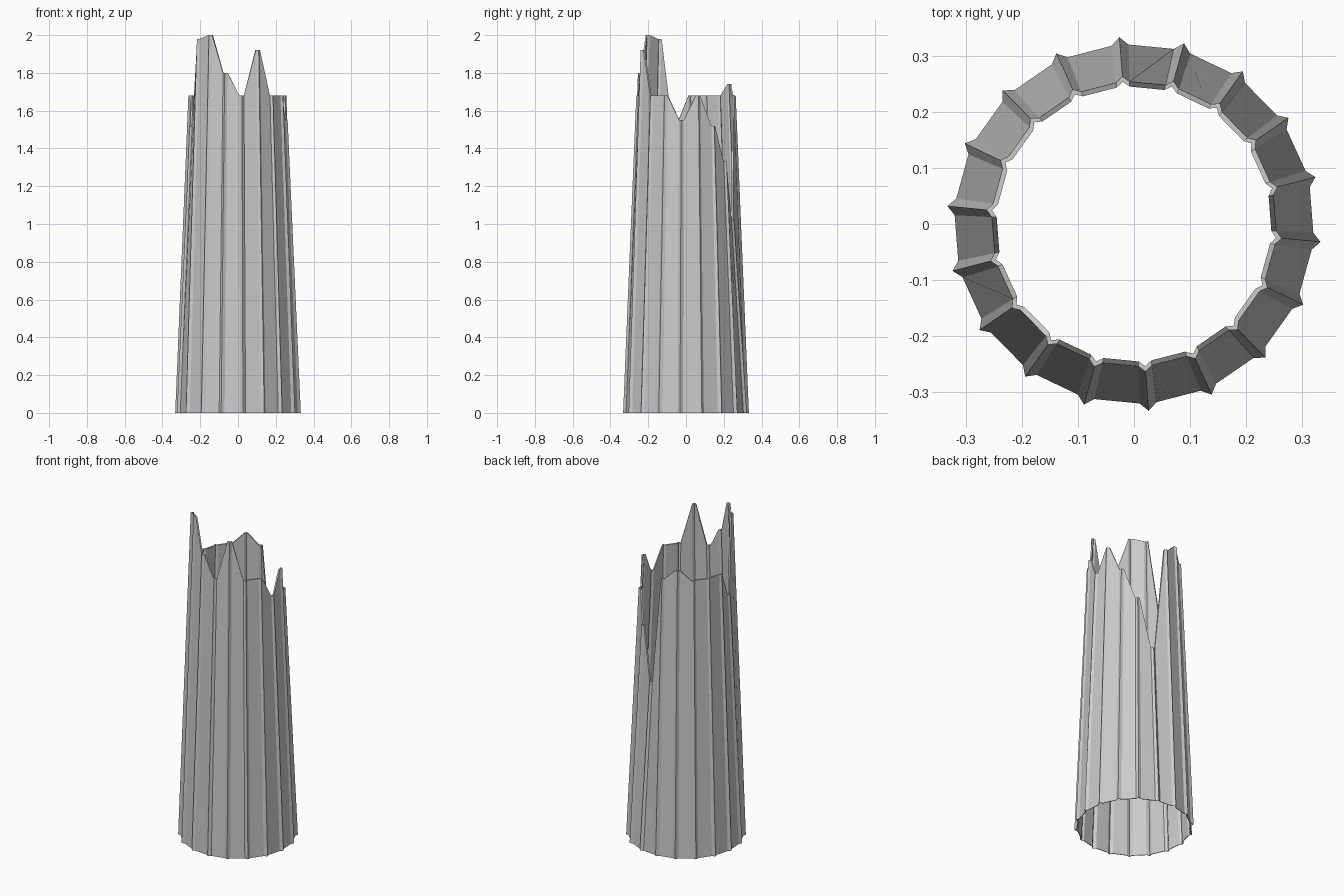
import bpy
import bmesh
from math import radians, cos, sin

cube = bpy.data.objects.get("Cube")
if cube:
    bpy.data.objects.remove(cube, do_unlink=True)

# Stone material
stone = bpy.data.materials.new("grey_stone")
stone.use_nodes = True
GREY = (0.6, 0.6, 0.6, 1.0)
stone.diffuse_color = GREY
bsdf = stone.node_tree.nodes["Principled BSDF"]
bsdf.inputs["Base Color"].default_value = GREY
bsdf.inputs["Roughness"].default_value = 0.9

# Height of the broken rim at each of the 18 ridges, counter-clockwise from +x
RIM = [1.55, 1.68, 1.52, 1.33, 1.02, 1.68, 1.74, 1.68, 1.68,
       1.68, 1.52, 1.98, 2.0, 1.8, 1.68, 1.92, 1.68, 1.68]
START = -5.5
STEP = 360 / len(RIM)
HALF = 2.7          # half width of a ridge in degrees


def ring(bm, panel_r, ridge_r, heights):
    """One fluted ring: three points for every ridge."""
    verts = []
    for i, z in enumerate(heights):
        for side in (-1, 0, 1):
            a = radians(START + STEP * i + HALF * side)
            r = panel_r if side else ridge_r
            verts.append(bm.verts.new((r * cos(a), r * sin(a), z)))
    return verts


# Hollow shaft: outer wall, broken lip, inner wall and thin foot
bm = bmesh.new()
floor = [0.0] * len(RIM)
rings = [
    ring(bm, 0.320, 0.334, floor),
    ring(bm, 0.254, 0.264, RIM),
    ring(bm, 0.245, 0.254, RIM),
    ring(bm, 0.316, 0.330, floor),
]
for k, low in enumerate(rings):
    high = rings[(k + 1) % len(rings)]
    for i in range(len(low)):
        j = (i + 1) % len(low)
        bm.faces.new((low[i], low[j], high[j], high[i]))
bmesh.ops.recalc_face_normals(bm, faces=bm.faces)

mesh = bpy.data.meshes.new("broken_column_shaft")
bm.to_mesh(mesh)
bm.free()
mesh.materials.append(stone)
shaft = bpy.data.objects.new("broken_column_shaft", mesh)
bpy.context.collection.objects.link(shaft)
